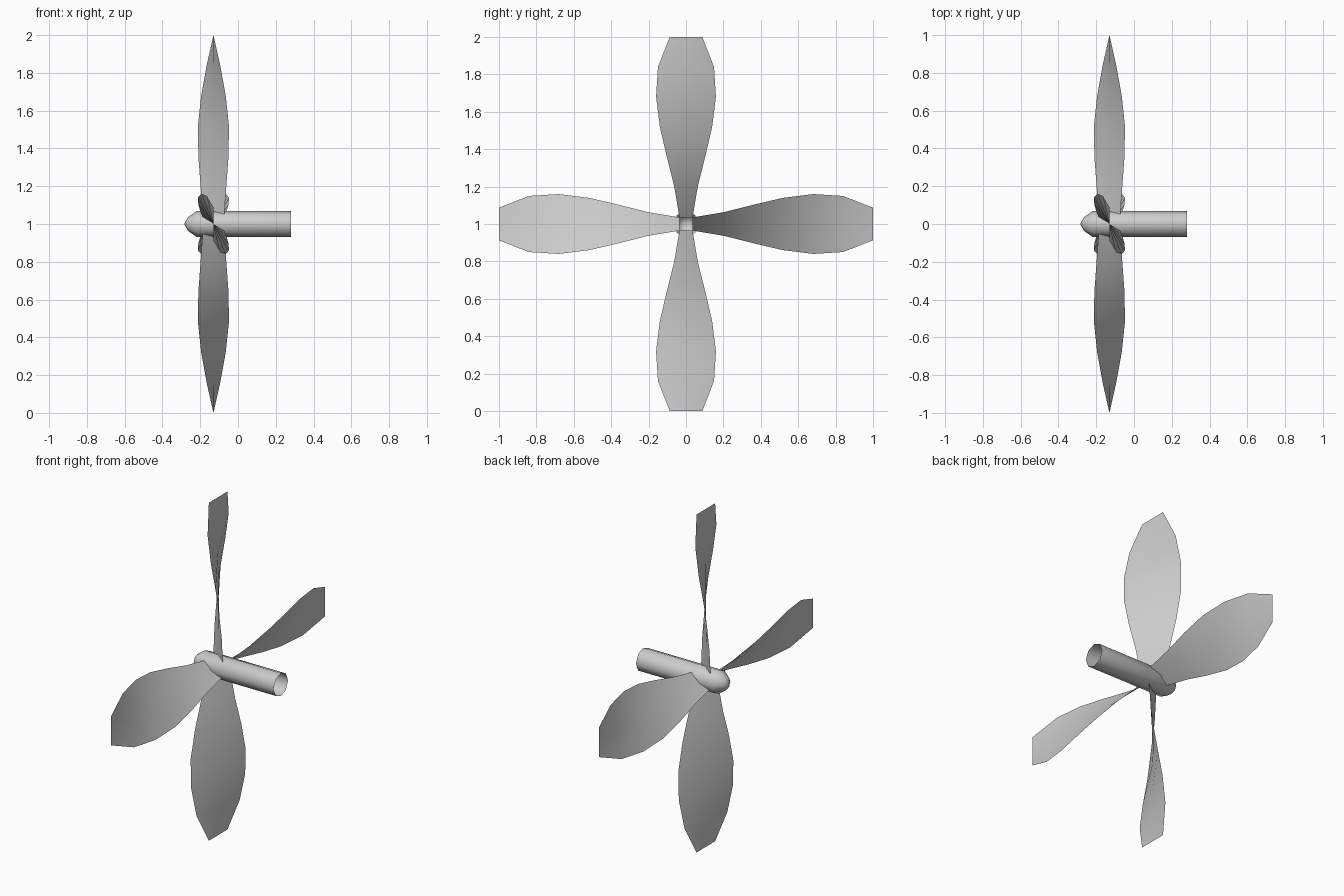
import bpy, bmesh
from math import radians
from mathutils import Matrix, Vector

cube = bpy.data.objects.get("Cube")
if cube:
    bpy.data.objects.remove(cube)

HUB_X = -0.13
CENTRE = Vector((HUB_X, 0, 1))

grey = bpy.data.materials.new("light grey")
grey.use_nodes = True
grey.diffuse_color = (0.6, 0.6, 0.6, 1)
grey.node_tree.nodes["Principled BSDF"].inputs["Base Color"].default_value = (0.6, 0.6, 0.6, 1)


def finish(name, bm, angle):
    mesh = bpy.data.meshes.new(name)
    bm.to_mesh(mesh)
    bm.free()
    mesh.materials.append(grey)
    obj = bpy.data.objects.new(name, mesh)
    bpy.context.collection.objects.link(obj)
    bpy.ops.object.select_all(action="DESELECT")
    obj.select_set(True)
    bpy.context.view_layer.objects.active = obj
    bpy.ops.object.shade_smooth_by_angle(angle=radians(angle))
    return obj


# Shaft with rounded nose, open at the rear: (x, radius) profile spun about x
profile = [(-0.285, 0), (-0.265, 0.036), (-0.22, 0.068), (0.28, 0.068)]
bm = bmesh.new()
verts = [bm.verts.new((x, 0, 1 + r)) for x, r in profile]
edges = [bm.edges.new(pair) for pair in zip(verts, verts[1:])]
bmesh.ops.spin(bm, geom=verts + edges, cent=(0, 0, 1), axis=(1, 0, 0),
               angle=radians(360), steps=8)
bmesh.ops.remove_doubles(bm, verts=bm.verts, dist=0.0005)
bmesh.ops.recalc_face_normals(bm, faces=bm.faces)
finish("shaft", bm, 60)

# Twisted blade sheet: (distance from axis, half span along y, half span along x)
stations = [(0.035, 0.035, 0.056), (0.2, 0.063, 0.068), (0.36, 0.103, 0.08),
            (0.52, 0.14, 0.082), (0.68, 0.16, 0.065), (0.84, 0.15, 0.036),
            (1.0, 0.087, 0)]
for i, side in enumerate(("top", "front", "bottom", "back")):
    turn = Matrix.Translation(CENTRE) @ Matrix.Rotation(radians(90 * i), 4, "X")
    bm = bmesh.new()
    rows = [[bm.verts.new(turn @ Vector((-s * dx, s * dy, r))) for s in (-1, 0, 1)]
            for r, dy, dx in stations]
    for low, high in zip(rows, rows[1:]):
        for k in range(2):
            bm.faces.new((low[k], low[k + 1], high[k + 1], high[k]))
    finish(side + "_blade", bm, 60)
